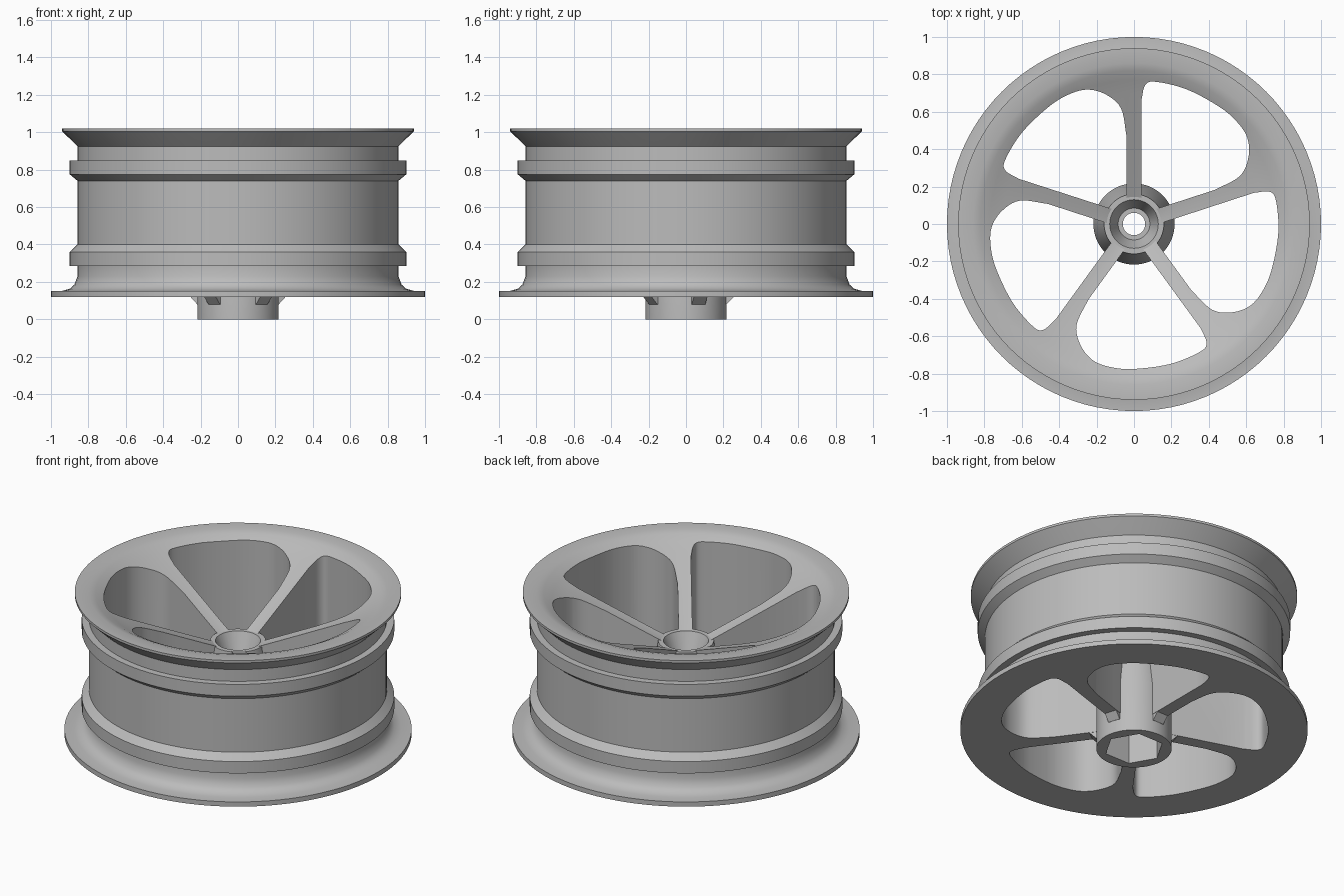
import bpy, bmesh, math
from mathutils import Vector, Matrix, geometry

cube = bpy.data.objects.get("Cube")
if cube:
    bpy.data.objects.remove(cube, do_unlink=True)

metal = bpy.data.materials.new("grey metal")
metal.use_nodes = True
GREY = (0.5, 0.5, 0.5, 1)
metal.diffuse_color = GREY
metal.node_tree.nodes["Principled BSDF"].inputs["Base Color"].default_value = GREY


def finish(name, bm):
    bmesh.ops.recalc_face_normals(bm, faces=bm.faces[:])
    mesh = bpy.data.meshes.new(name)
    bm.to_mesh(mesh)
    bm.free()
    mesh.materials.append(metal)
    obj = bpy.data.objects.new(name, mesh)
    bpy.context.collection.objects.link(obj)
    return obj


def lathe(name, profile, steps=96):
    """Revolve a closed (radius, height) profile about z."""
    bm = bmesh.new()
    verts = [bm.verts.new((r, 0, z)) for r, z in profile]
    edges = [bm.edges.new((v, verts[i - 1])) for i, v in enumerate(verts)]
    bmesh.ops.spin(bm, geom=verts + edges, cent=(0, 0, 0), axis=(0, 0, 1),
                   angle=math.tau, steps=steps, use_merge=True)
    bmesh.ops.remove_doubles(bm, verts=bm.verts[:], dist=1e-5)
    return finish(name, bm)


def prism(bm, outline, z0, z1):
    """Extrude a flat outline upwards."""
    face = bm.faces.new([bm.verts.new((x, y, z0)) for x, y in outline])
    top = bmesh.ops.extrude_face_region(bm, geom=[face])["geom"]
    moved = [v for v in top if isinstance(v, bmesh.types.BMVert)]
    bmesh.ops.translate(bm, verts=moved, vec=(0, 0, z1 - z0))


def carve(target, cutters):
    """Subtract cutters, bake the result and discard the cutters."""
    for c in cutters:
        mod = target.modifiers.new("cut", "BOOLEAN")
        mod.operation, mod.solver, mod.object = "DIFFERENCE", "EXACT", c
    deps = bpy.context.evaluated_depsgraph_get()
    mesh = bpy.data.meshes.new_from_object(target.evaluated_get(deps))
    target.modifiers.clear()
    target.data = mesh
    for c in cutters:
        bpy.data.objects.remove(c, do_unlink=True)


def smooth_path(points, n=6):
    """Curve through all points, with open ends."""
    p = [Vector((x, y, 0)) for x, y in points]
    p = [p[0] * 2 - p[1]] + p + [p[-1] * 2 - p[-2]]
    out = []
    for a, b, c, d in zip(p, p[1:], p[2:], p[3:]):
        out += geometry.interpolate_bezier(b, b + (c - a) / 6, c - (d - b) / 6, c, n)[:-1]
    return [(v.x, v.y) for v in out + [p[-2]]]


# Rim, dish and spoke body
rim = lathe("rim_and_spokes", [
    (0.19, 0.12), (1, 0.12), (1, 0.15), (0.94, 0.152), (0.9, 0.163),
    (0.875, 0.185), (0.858, 0.23), (0.858, 0.285), (0.9, 0.285), (0.9, 0.36),
    (0.858, 0.4), (0.858, 0.74), (0.9, 0.775), (0.9, 0.85), (0.858, 0.85),
    (0.858, 0.925), (0.935, 1.0), (0.94, 1.005), (0.94, 1.02), (0.86, 1.02),
    (0.82, 1.008), (0.77, 0.982), (0.7, 0.95), (0.145, 0.71), (0.19, 0.35)])

# Five windows with one wide and one tight outer corner
window = [(-0.026, -0.104)] + smooth_path([
    (-0.244, -0.404), (-0.307, -0.54), (-0.286, -0.647), (-0.222, -0.727),
    (-0.126, -0.765), (0, -0.775), (0.195, -0.748), (0.352, -0.684),
    (0.388, -0.636), (0.356, -0.557)]) + [(0.026, -0.104)]
bm = bmesh.new()
for i in range(5):
    turn = Matrix.Rotation(i * math.tau / 5, 3, "Z")
    prism(bm, [(turn @ Vector((x, y, 0))).xy for x, y in window], -0.1, 1.3)
carve(rim, [finish("window_cutter", bm)])

# Hub: straight at the base, tapering up to the dish
hub = lathe("hub", [(0, 0), (0.217, 0), (0.217, 0.32), (0.16, 0.71), (0, 0.71)], 64)
bore = lathe("bore_cutter", [(0, -0.1), (0.06, -0.1), (0.06, 0.6), (0.085, 0.6),
                             (0.13, 0.71), (0.13, 0.8), (0, 0.8)], 48)
bm = bmesh.new()
prism(bm, [(0.172 * math.cos(k * math.tau / 6), 0.172 * math.sin(k * math.tau / 6))
           for k in range(6)], -0.1, 0.3)
carve(hub, [bore, finish("nut_pocket_cutter", bm)])

# Small wedges under each spoke where it meets the hub
bm = bmesh.new()
for i in range(5):
    start = len(bm.verts)
    prism(bm, [(0.2, 0.08), (0.217, 0.08), (0.26, 0.125), (0.2, 0.125)], -0.038, 0.038)
    bm.verts.ensure_lookup_table()
    place = Matrix.Rotation(math.pi / 2 + i * math.tau / 5, 4, "Z") @ Matrix.Rotation(math.pi / 2, 4, "X")
    bmesh.ops.transform(bm, matrix=place, verts=bm.verts[start:])
wedges = finish("spoke_wedges", bm)

bpy.ops.object.select_all(action="DESELECT")
for obj in (rim, hub):
    obj.select_set(True)
    bpy.context.view_layer.objects.active = obj
bpy.ops.object.shade_smooth_by_angle(angle=math.radians(28))
